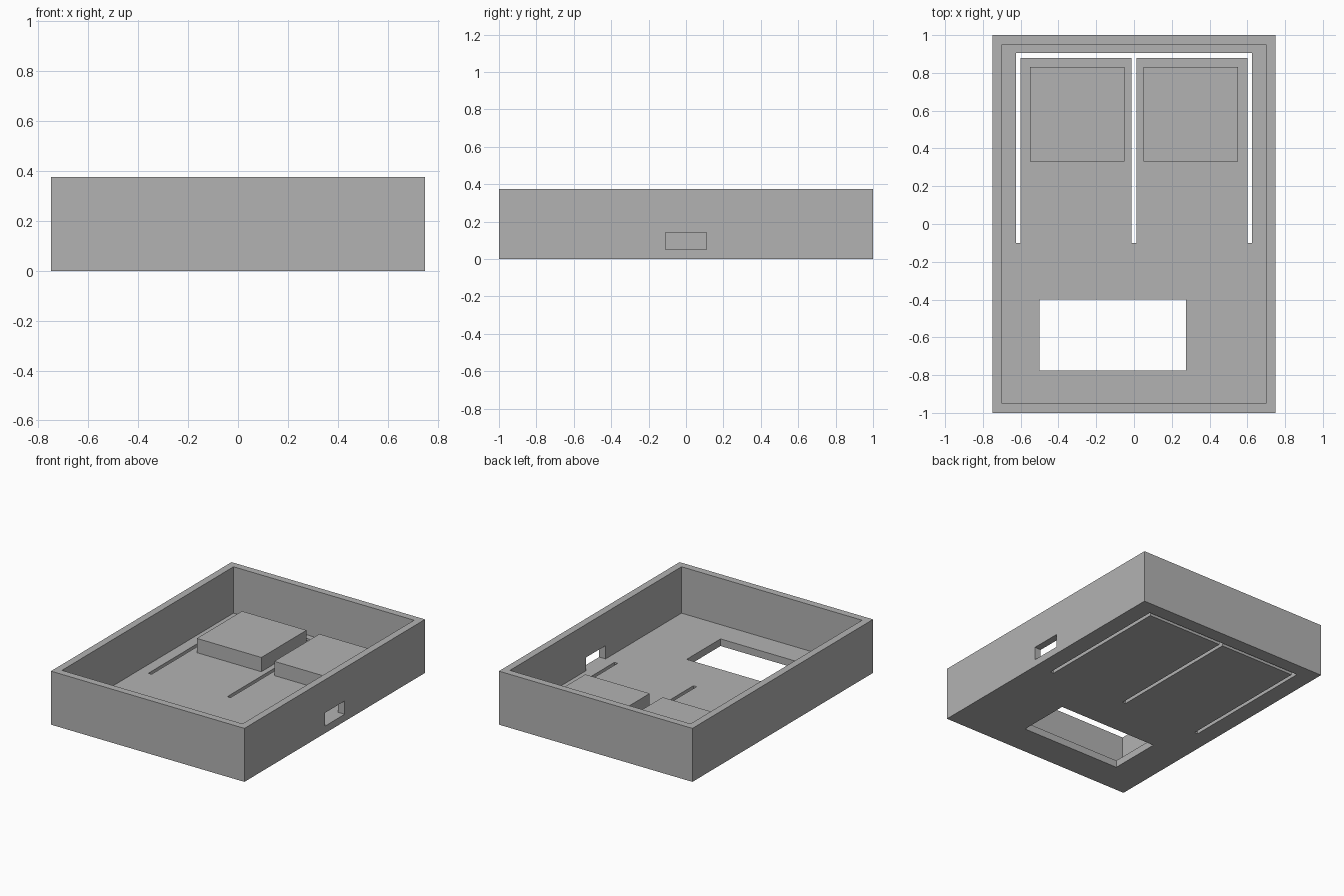
import bpy, bmesh

if "Cube" in bpy.data.objects:
    bpy.data.objects.remove(bpy.data.objects["Cube"], do_unlink=True)

HALF_X, HALF_Y, HEIGHT = 0.75, 1.0, 0.375
WALL = 0.05            # wall and floor thickness
SLOT = 0.025           # width of the slots around the flaps
THROUGH = (-0.1, 0.1)  # height range that cuts fully through the floor

grey = bpy.data.materials.new("plain grey")
grey.use_nodes = True
grey.diffuse_color = (0.45, 0.45, 0.45, 1)
grey.node_tree.nodes["Principled BSDF"].inputs["Base Color"].default_value = grey.diffuse_color


def prism(name, outline, z0, z1):
    """Extrude a flat outline from z0 up to z1."""
    bm = bmesh.new()
    base = bm.faces.new([bm.verts.new((x, y, z0)) for x, y in outline])
    top = bmesh.ops.extrude_face_region(bm, geom=[base])["geom"]
    verts = [g for g in top if isinstance(g, bmesh.types.BMVert)]
    bmesh.ops.translate(bm, verts=verts, vec=(0, 0, z1 - z0))
    bmesh.ops.recalc_face_normals(bm, faces=bm.faces)
    mesh = bpy.data.meshes.new(name)
    bm.to_mesh(mesh)
    bm.free()
    mesh.materials.append(grey)
    obj = bpy.data.objects.new(name, mesh)
    bpy.context.collection.objects.link(obj)
    return obj


def box(name, x0, x1, y0, y1, z0, z1):
    return prism(name, [(x0, y0), (x1, y0), (x1, y1), (x0, y1)], z0, z1)


def cut(target, cutter):
    """Subtract the cutter from the target, then discard it."""
    cutter.hide_render = True
    mod = target.modifiers.new("cut", "BOOLEAN")
    mod.operation, mod.solver, mod.object = "DIFFERENCE", "EXACT", cutter
    bpy.context.view_layer.objects.active = target
    bpy.ops.object.modifier_apply(modifier=mod.name)
    bpy.data.objects.remove(cutter, do_unlink=True)


# Open tray
tray = box("tray", -HALF_X, HALF_X, -HALF_Y, HALF_Y, 0, HEIGHT)
cut(tray, box("cavity_cutter", WALL - HALF_X, HALF_X - WALL,
              WALL - HALF_Y, HALF_Y - WALL, WALL, HEIGHT + 0.1))

# Display window in the floor
cut(tray, box("window_cutter", -0.5, 0.275, -0.775, -0.4, *THROUGH))

# Connector opening in the left wall
cut(tray, box("port_cutter", HALF_X - 0.1, HALF_X + 0.1, -0.11, 0.11, WALL, 0.143))

# Three-legged slot that frees two flexible flaps
inner, low, high = 0.6, -0.1, 0.88
outer, mid = inner + SLOT, SLOT / 2
right_half = [(mid, low), (mid, high), (inner, high), (inner, low),
              (outer, low), (outer, high + SLOT)]
comb = right_half + [(-x, y) for x, y in reversed(right_half)]
cut(tray, prism("slot_cutter", comb, *THROUGH))

# Raised pad on each flap
for side, x0 in (("left", 0.05), ("right", -0.55)):
    box(side + "_button_pad", x0, x0 + 0.5, 0.33, 0.83, WALL, 0.15)
